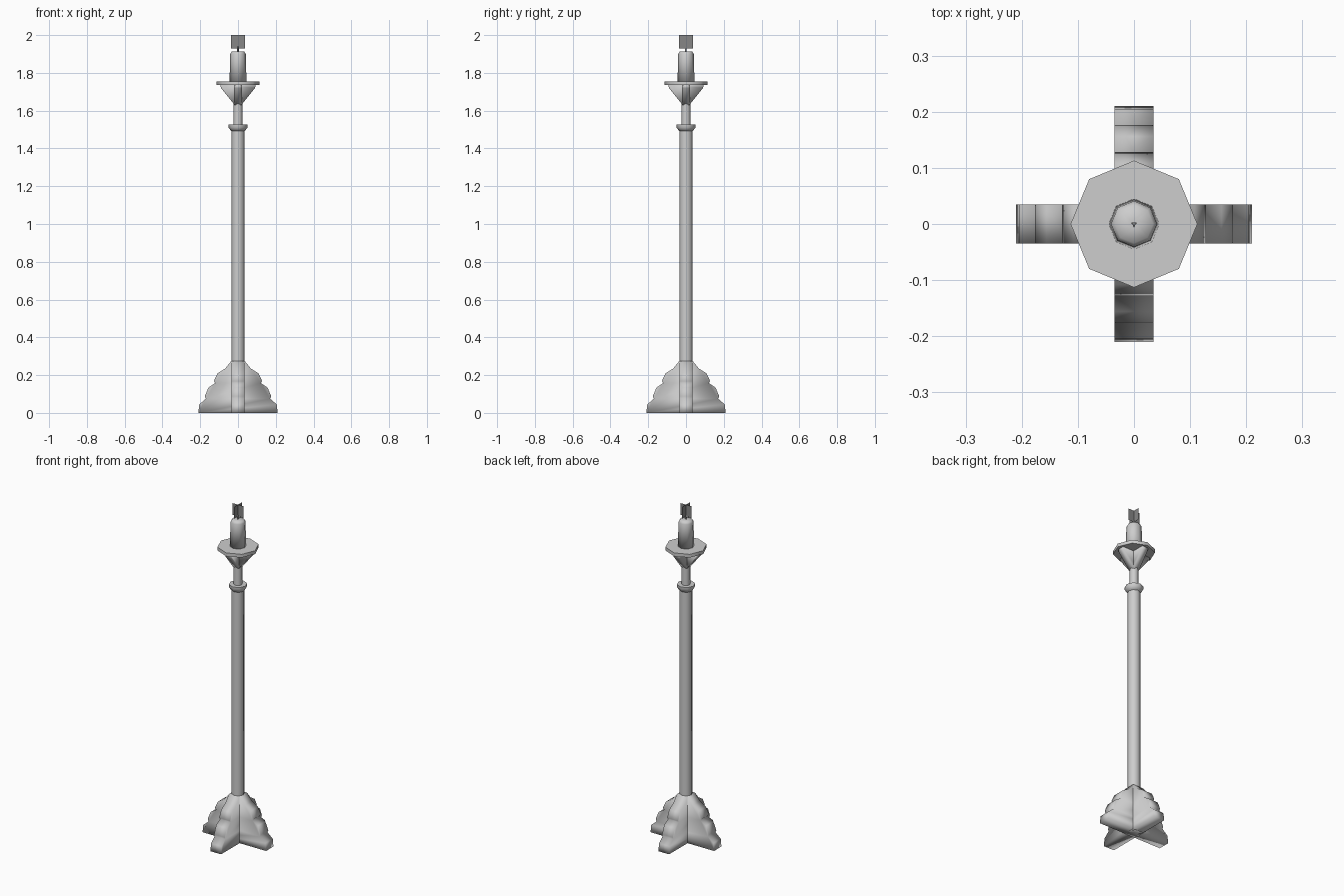
import bpy, bmesh
from math import radians, pi, cos, sin

cube = bpy.data.objects.get("Cube")
if cube:
    bpy.data.objects.remove(cube)


def material(name, rgb):
    m = bpy.data.materials.new(name)
    m.use_nodes = True
    m.diffuse_color = (*rgb, 1)
    m.node_tree.nodes["Principled BSDF"].inputs["Base Color"].default_value = (*rgb, 1)
    return m


GREY = material("plain grey", (0.61, 0.61, 0.61))
DARK = material("dark grey", (0.24, 0.24, 0.24))


def finish(name, bm, mat, angle):
    bmesh.ops.recalc_face_normals(bm, faces=bm.faces)
    mesh = bpy.data.meshes.new(name)
    bm.to_mesh(mesh)
    bm.free()
    mesh.materials.append(mat)
    ob = bpy.data.objects.new(name, mesh)
    bpy.context.collection.objects.link(ob)
    bpy.ops.object.select_all(action='DESELECT')
    ob.select_set(True)
    bpy.context.view_layer.objects.active = ob
    bpy.ops.object.shade_smooth_by_angle(angle=radians(angle))
    return ob


def turned(name, profile, sides=8, mat=GREY, angle=60):
    """Stack rings of (radius, height), closed at both ends."""
    bm = bmesh.new()
    rings = [[bm.verts.new((r * cos(2 * pi * i / sides), r * sin(2 * pi * i / sides), z))
              for i in range(sides)] for r, z in profile]
    for a, b in zip(rings, rings[1:]):
        for i in range(sides):
            j = (i + 1) % sides
            bm.faces.new((a[i], a[j], b[j], b[i]))
    bm.faces.new(rings[0])
    bm.faces.new(rings[-1])
    return finish(name, bm, mat, angle)


def crossed(name, half_profile, width, mat=GREY, angle=95):
    """Mirror a half outline, extrude it, and cross it with a quarter-turned copy."""
    outline = half_profile + [(-x, z) for x, z in reversed(half_profile)]
    for turn, label in ((0, "side"), (pi / 2, "front_back")):
        bm = bmesh.new()
        face = bm.faces.new([bm.verts.new((x, -width / 2, z)) for x, z in outline])
        if width:
            grown = bmesh.ops.extrude_face_region(bm, geom=[face])["geom"]
            bmesh.ops.translate(bm, vec=(0, width, 0),
                                verts=[v for v in grown if isinstance(v, bmesh.types.BMVert)])
        finish(f"{name}_{label}", bm, mat, angle).rotation_euler.z = turn


# Scalloped cross-shaped foot, softly shaded all over
crossed("foot", [(0.21, 0), (0.205, 0.045), (0.17, 0.075), (0.176, 0.088),
                 (0.156, 0.135), (0.12, 0.158), (0.128, 0.168),
                 (0.108, 0.21), (0.068, 0.235), (0.035, 0.275)], 0.07)

# Pole, collar and neck
turned("pole", [(0.035, 0.02), (0.035, 1.5)])
turned("collar", [(0.034, 1.49), (0.05, 1.51), (0.05, 1.527), (0.024, 1.527)])
turned("neck", [(0.024, 1.52), (0.024, 1.73)])

# Tray on crossed brackets
crossed("bracket", [(0.018, 1.63), (0.09, 1.72), (0.094, 1.737)], 0.04)
turned("tray", [(0.113, 1.735), (0.113, 1.755)])

# Candle with a softly domed top
turned("candle", [(0.045, 1.755), (0.041, 1.9), (0.034, 1.912), (0.008, 1.914)], angle=100)
turned("wick", [(0.006, 1.905), (0.005, 1.94)], 3, DARK).rotation_euler.z = -pi / 2

# Flame as two crossed sheets
crossed("flame", [(0.037, 1.93), (0.037, 2.0)], 0, DARK)
